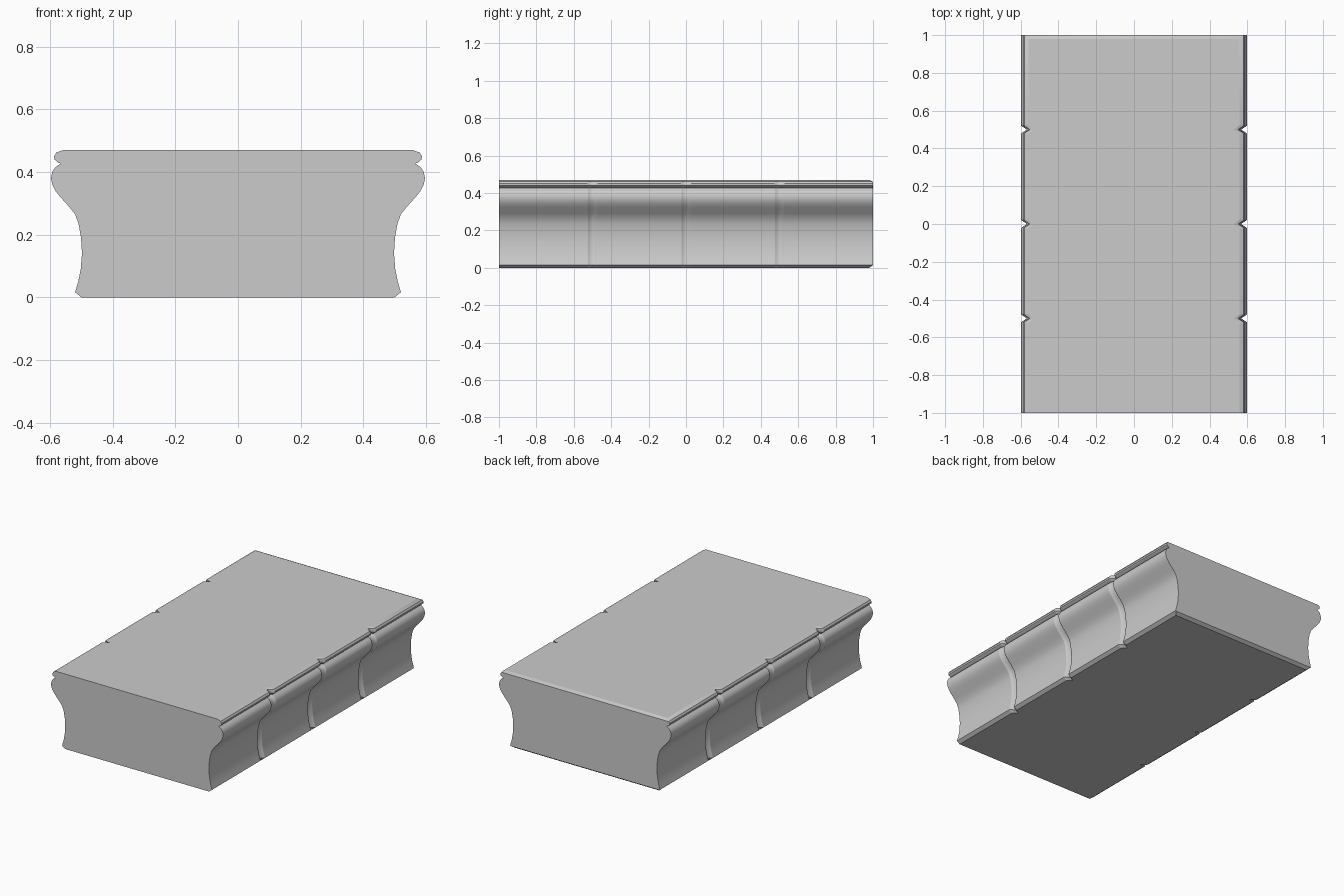
import bpy, bmesh

if "Cube" in bpy.data.objects:
    bpy.data.objects.remove(bpy.data.objects["Cube"])

# right half of the moulding profile, bottom to top (x, z)
half = [(0.50, 0.0), (0.52, 0.016), (0.51, 0.05), (0.502, 0.09), (0.498, 0.14),
        (0.501, 0.19), (0.509, 0.235), (0.52, 0.265), (0.54, 0.29), (0.567, 0.32),
        (0.583, 0.34), (0.593, 0.36), (0.597, 0.38), (0.593, 0.40), (0.583, 0.415),
        (0.566, 0.427), (0.576, 0.431), (0.586, 0.44), (0.587, 0.45),
        (0.58, 0.462), (0.558, 0.47)]
profile = half + [(-x, z) for x, z in reversed(half)]

# stations along the length: (y, sideways inset)
stations = [(-1.0, 0.0)]
for y in (-0.5, 0.0, 0.5):
    stations += [(y - 0.028, 0), (y - 0.02, 0), (y, 0.03), (y + 0.02, 0), (y + 0.028, 0)]
stations += [(0.98, 0.0), (1.0, 0.0)]

bm = bmesh.new()
rings = []
for y, inset in stations:
    ring = []
    for x, z in profile:
        if y == 1.0:  # slightly bevelled back edges, top and bottom
            z = min(max(z, 0.014), 0.460)
            if z == 0.014:
                x = 0.515 if x > 0 else -0.515
        s = 1 if x > 0 else -1
        ring.append(bm.verts.new((x - s * inset, y, z)))
    rings.append(ring)

# skin between the stations, then both end caps
n = len(profile)
for a, b in zip(rings, rings[1:]):
    for i in range(n):
        j = (i + 1) % n
        bm.faces.new((a[i], a[j], b[j], b[i]))
bm.faces.new(rings[0])
bm.faces.new(rings[-1])
bmesh.ops.remove_doubles(bm, verts=bm.verts[:], dist=0.0005)
bmesh.ops.recalc_face_normals(bm, faces=bm.faces[:])

# smooth moulding and grooves, sharp corners elsewhere
for f in bm.faces:
    f.smooth = True
for e in bm.edges:
    ya, yb = e.verts[0].co.y, e.verts[1].co.y
    across = abs(ya - yb) < 1e-4 and abs(ya) < 0.9
    if not across and e.calc_face_angle(0) > 0.45:
        e.smooth = False
# keep the flat top and bottom flat
for f in bm.faces:
    if abs(f.normal.z) > 0.999:
        for e in f.edges:
            if abs(e.verts[0].co.y - e.verts[1].co.y) > 1e-4:
                e.smooth = False

mesh = bpy.data.meshes.new("moulded_slab")
bm.to_mesh(mesh)
bm.free()
bpy.context.collection.objects.link(bpy.data.objects.new("moulded_slab", mesh))
